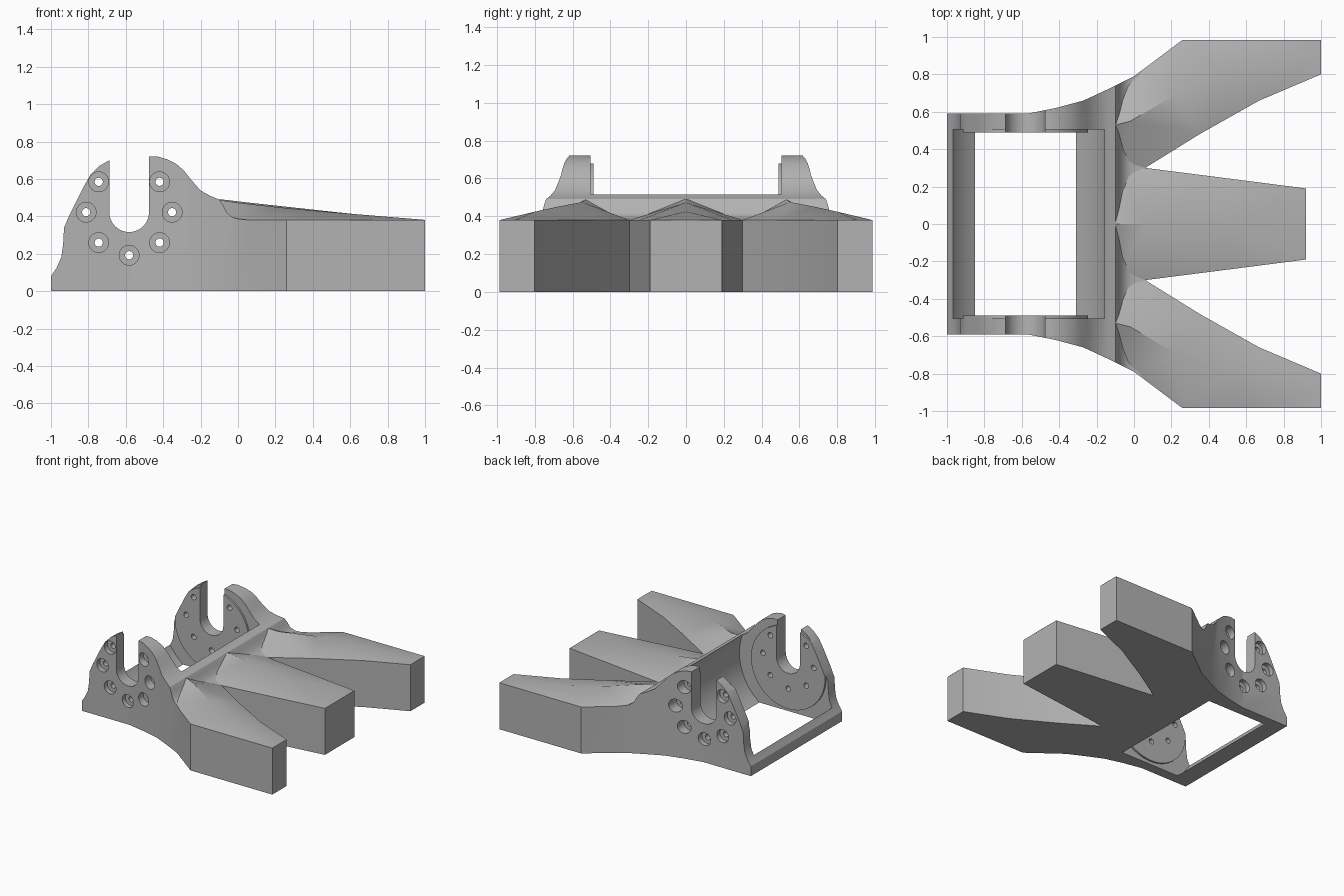
import bpy, bmesh, math
from mathutils import Vector

cube = bpy.data.objects.get("Cube")
if cube:
    bpy.data.objects.remove(cube, do_unlink=True)

grey = bpy.data.materials.new("neutral grey")
grey.use_nodes = True
GREY = (0.45, 0.45, 0.45, 1)
grey.diffuse_color = GREY
grey.node_tree.nodes["Principled BSDF"].inputs["Base Color"].default_value = GREY


def make(name, bm):
    bmesh.ops.recalc_face_normals(bm, faces=bm.faces)
    mesh = bpy.data.meshes.new(name)
    bm.to_mesh(mesh)
    bm.free()
    mesh.materials.append(grey)
    ob = bpy.data.objects.new(name, mesh)
    bpy.context.collection.objects.link(ob)
    return ob


def prism(name, points, shift):
    bm = bmesh.new()
    face = bm.faces.new([bm.verts.new(p) for p in points])
    ext = bmesh.ops.extrude_face_region(bm, geom=[face])
    verts = [g for g in ext["geom"] if isinstance(g, bmesh.types.BMVert)]
    bmesh.ops.translate(bm, verts=verts, vec=Vector(shift))
    return make(name, bm)


def rod(name, x, z, r, y0, y1, n=64):
    ring = [(x + r * math.cos(math.tau * i / n), y0, z + r * math.sin(math.tau * i / n))
            for i in range(n)]
    return prism(name, ring, (0, y1 - y0, 0))


def boolean(ob, cutter, op, remove=True):
    mod = ob.modifiers.new("cut", "BOOLEAN")
    mod.operation, mod.solver, mod.object = op, "EXACT", cutter
    deps = bpy.context.evaluated_depsgraph_get()
    mesh = bpy.data.meshes.new_from_object(ob.evaluated_get(deps))
    ob.modifiers.clear()
    ob.data = mesh
    if remove:
        bpy.data.objects.remove(cutter, do_unlink=True)


def smooth(ob, angle=30):
    bpy.ops.object.select_all(action="DESELECT")
    ob.select_set(True)
    bpy.context.view_layer.objects.active = ob
    bpy.ops.object.shade_smooth_by_angle(angle=math.radians(angle))


# Ground plan with three fingers, mirrored across y
half = [(-1, .59), (-.57, .59), (-.42, .62), (-.27, .66), (-.13, .725), (0, .79),
        (.26, .985), (1, .985), (1, .8), (.67, .66), (.35, .48), (.06, .3), (.92, .19)]
plan = half + [(x, -y) for x, y in reversed(half)]
body = prism("bracket_body", [(x, y, 0) for x, y in plan], (0, 0, .9))

# Cradle cavity, breaking through the floor
boolean(body, rod("cavity", -.58, .36, .45, -.505, .505, 96), "DIFFERENCE")

# Raised round pads on the inner cheeks
for s in (1, -1):
    boolean(body, rod("pad", -.58, .36, .335, s * .49, s * .53, 72), "UNION")

# Side silhouette with the open slot
SLOT_X, SLOT_Z, SLOT_R = -.582, .422, .106
left = [(-1.05, -.1), (-1.05, 0), (-1, .08), (-.97, .125), (-.945, .18), (-.935, .25),
        (-.93, .34), (-.9, .41), (-.87, .47), (-.83, .55), (-.79, .62), (-.74, .67),
        (SLOT_X - SLOT_R, .7)]
slot = [(SLOT_X - SLOT_R * math.cos(math.pi * i / 20),
         SLOT_Z - SLOT_R * math.sin(math.pi * i / 20)) for i in range(21)]
right = [(SLOT_X + SLOT_R, .72), (-.43, .72), (-.38, .705), (-.33, .68), (-.29, .645),
         (-.25, .595), (-.2, .538), (-.15, .51), (-.1, .49), (-.08, .46), (-.06, .42),
         (-.03, .395), (0, .387), (.06, .38), (1.1, .38), (1.1, -.1)]
side = prism("side_silhouette", [(x, -1.2, z) for x, z in left + slot + right], (0, 2.4, 0))
boolean(body, side, "INTERSECT")

# Flat underside
floor = [(-1.2, -1.2, -.3), (1.2, -1.2, -.3), (1.2, 1.2, -.3), (-1.2, 1.2, -.3)]
boolean(body, prism("floor_cut", floor, (0, 0, .3)), "DIFFERENCE")

# Counterbored screw holes around the slot
for s in (1, -1):
    for k in range(7):
        a = math.radians(-90 + 45 * (k - 3))
        x, z = SLOT_X + .23 * math.cos(a), SLOT_Z + .23 * math.sin(a)
        boolean(body, rod("bore", x, z, .022, s * .4, s * .8, 20), "DIFFERENCE")
        boolean(body, rod("counterbore", x, z, .053, s * .55, s * .9, 32), "DIFFERENCE")
smooth(body)


# Ridged finger tops: sheets between eaves and a sloping ridge
def roof(name, eave_a, ridge, eave_b, angle=30):
    bm = bmesh.new()
    rows = []
    for (ax, ay), (rx, ry, rz), (bx, by) in zip(eave_a, ridge, eave_b):
        rows.append([bm.verts.new(p) for p in ((ax, ay, .38), (rx, ry, rz), (bx, by, .38))])
    for p, q in zip(rows, rows[1:]):
        for i in range(2):
            bm.faces.new((p[i], p[i + 1], q[i + 1], q[i]))
    bmesh.ops.triangulate(bm, faces=bm.faces)
    ob = make(name, bm)
    if sum(f.normal.z for f in ob.data.polygons) < 0:
        ob.data.flip_normals()
    smooth(ob, angle)
    return ob


mid = [(-.1, .3), (.06, .3), (.5, .244), (.92, .19)]
roof("middle_finger_top", [(x, -y) for x, y in mid],
     [(-.1, 0, .492), (.06, 0, .473), (.5, 0, .425), (.92, 0, .381)], mid)

inner = [(-.1, .3), (.06, .3), (.35, .48), (.67, .66), (1, .8)]
outer = [(-.1, .74), (0, .79), (.26, .985), (.6, .985), (1, .985)]
crest = [(-.1, .53, .488), (-.02, .55, .475), (.22, .69, .448), (.48, .8, .424), (1, .9, .381)]
for name, s in (("rear", 1), ("front", -1)):
    roof(name + "_finger_top", [(x, s * y) for x, y in inner],
         [(x, s * y, z) for x, y, z in crest], [(x, s * y) for x, y in outer])
